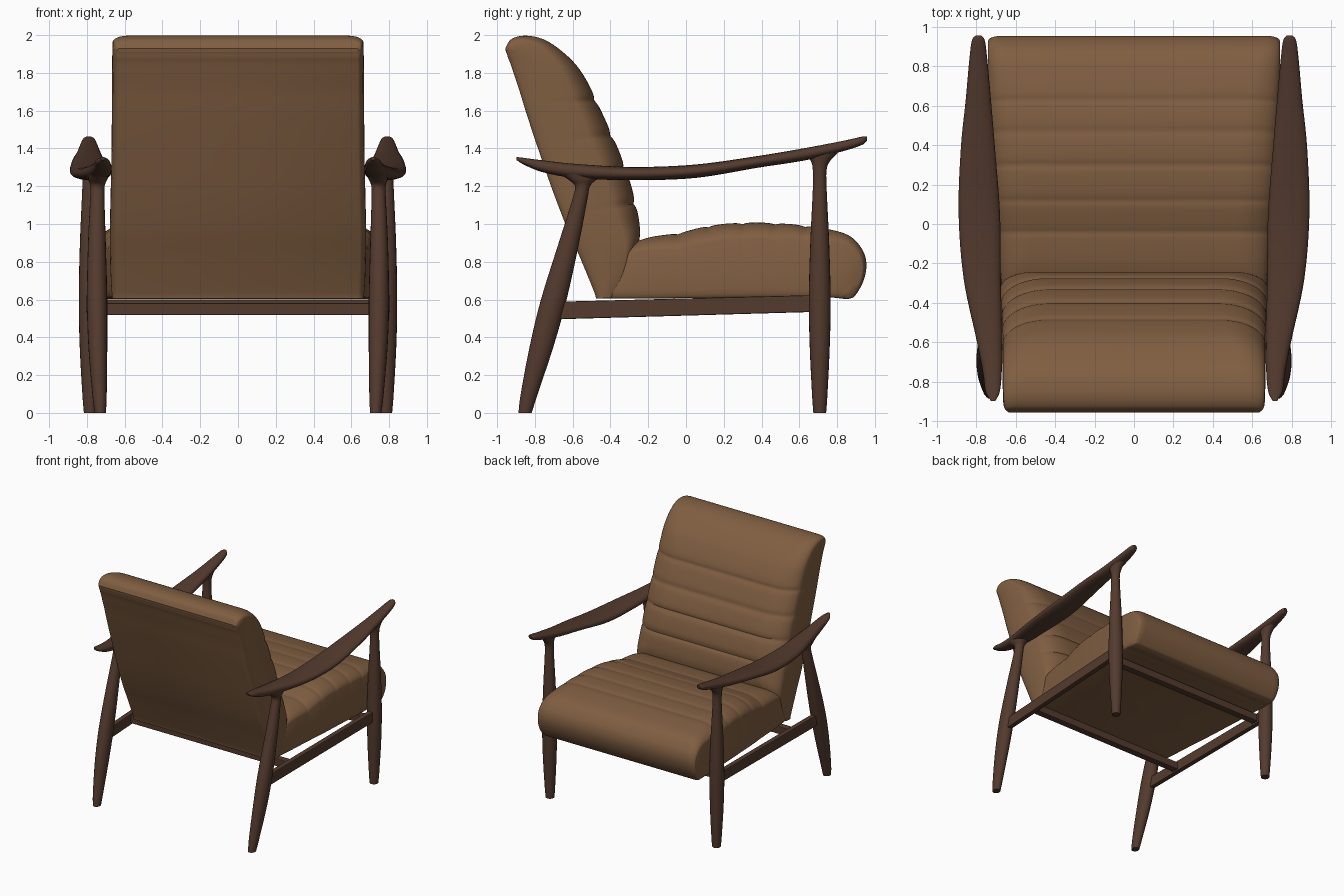
import bpy, bmesh, math
from mathutils import Vector

cube = bpy.data.objects.get("Cube")
if cube:
    bpy.data.objects.remove(cube, do_unlink=True)


def material(name, color):
    m = bpy.data.materials.new(name)
    m.use_nodes = True
    m.diffuse_color = color
    m.node_tree.nodes["Principled BSDF"].inputs["Base Color"].default_value = color
    return m


leather = material("tan leather", (0.215, 0.112, 0.053, 1))
wood = material("dark walnut", (0.088, 0.043, 0.027, 1))


def smooth_keys(keys, steps):
    """Catmull-Rom interpolation through rows of numbers."""
    rows = [Vector(k) for k in keys]
    out = []
    for i in range(len(rows) - 1):
        p1, p2 = rows[i], rows[i + 1]
        p0 = rows[i - 1] if i else p1 * 2 - p2
        p3 = rows[i + 2] if i + 2 < len(rows) else p2 * 2 - p1
        for j in range(steps):
            t = j / steps
            out.append(0.5 * (2 * p1 + (p2 - p0) * t + (2 * p0 - 5 * p1 + 4 * p2 - p3) * t * t
                              + (3 * p1 - p0 - 3 * p2 + p3) * t ** 3))
    return out + [rows[-1]]


def loft(name, rings, mat, smooth=True, bevel=0):
    """Skin closed rings into a capped solid."""
    bm = bmesh.new()
    loops = [[bm.verts.new(p) for p in ring] for ring in rings]
    n = len(loops[0])
    for a, b in zip(loops, loops[1:]):
        for i in range(n):
            j = (i + 1) % n
            bm.faces.new((a[i], a[j], b[j], b[i]))
    bm.faces.new(loops[0])
    bm.faces.new(loops[-1])
    bmesh.ops.recalc_face_normals(bm, faces=bm.faces)
    me = bpy.data.meshes.new(name)
    bm.to_mesh(me)
    bm.free()
    me.materials.append(mat)
    ob = bpy.data.objects.new(name, me)
    bpy.context.collection.objects.link(ob)
    if bevel:
        mod = ob.modifiers.new("soft edges", "BEVEL")
        mod.width, mod.segments = bevel, 2
    if smooth:
        bpy.ops.object.select_all(action="DESELECT")
        ob.select_set(True)
        bpy.context.view_layer.objects.active = ob
        bpy.ops.object.shade_smooth_by_angle(angle=math.radians(40))
    return ob


def cushion(name, keys, seams, axis, depth, edge, edge_depth):
    """Padded slab: each key is base y,z, padded face y,z, half width, crown."""
    rings = []
    for by, bz, ty, tz, w, crown in smooth_keys(keys, 14):
        base, top = Vector((0, by, bz)), Vector((0, ty, tz))
        span = top - base
        length = max(span.length, 0.001)
        d = span / length
        # stitched channels pull the padding inwards
        pull = sum(depth * math.exp(-abs(top[axis] - s) / 0.018) for s in seams)
        length = max(length - pull, 0.001)
        c, e = min(crown, length * 0.6), min(edge_depth, length * 0.35)
        half = []
        for i in range(6):
            a = i / 5 * math.pi / 2
            half.append((w - edge * (1 - math.sin(a)), e - e * math.cos(a)))
        for i in range(1, 13):
            a = i / 12 * math.pi / 2
            half.append((w - 1.8 * crown * (1 - math.cos(a)), length - c + c * math.sin(a)))
        section = half + [(-x, h) for x, h in reversed(half)]
        rings.append([base + d * h + Vector((x, 0, 0)) for x, h in section])
    return loft(name, rings, leather)


# Backrest, bottom to rounded top
cushion("backrest_cushion", [
    (-.475, .605, -.38, .61, .665, .03),
    (-.49, .65, -.31, .75, .672, .04),
    (-.56, .82, -.25, .90, .678, .08),
    (-.63, .98, -.25, 1.03, .678, .12),
    (-.70, 1.16, -.295, 1.22, .674, .135),
    (-.77, 1.36, -.36, 1.40, .670, .135),
    (-.84, 1.57, -.44, 1.58, .668, .13),
    (-.88, 1.70, -.51, 1.73, .667, .12),
    (-.91, 1.79, -.58, 1.84, .667, .10),
    (-.93, 1.85, -.67, 1.925, .666, .075),
    (-.942, 1.88, -.76, 1.98, .665, .06),
    (-.948, 1.90, -.855, 1.997, .662, .045),
    (-.952, 1.91, -.925, 1.978, .652, .03),
    (-.953, 1.91, -.957, 1.93, .638, .01),
], (1.655, 1.47, 1.295, 1.11), 2, .015, .034, .11)

# Seat, rear to rounded front nose
cushion("seat_cushion", [
    (-.45, .605, -.40, .76, .655, .03),
    (-.38, .605, -.32, .87, .668, .05),
    (-.25, .605, -.21, .925, .68, .08),
    (-.05, .607, -.03, .955, .695, .10),
    (.12, .608, .13, .992, .71, .10),
    (.30, .61, .33, 1.008, .722, .10),
    (.50, .611, .55, 1.0, .734, .095),
    (.65, .611, .73, .977, .740, .08),
    (.74, .61, .86, .94, .742, .06),
    (.78, .61, .93, .87, .742, .045),
    (.80, .608, .955, .79, .740, .04),
    (.82, .606, .94, .70, .738, .035),
    (.83, .605, .895, .62, .728, .02),
    (.83, .603, .86, .603, .715, .01),
], (.63, .47, .30, .12, -.04), 1, .009, .018, .05)


def oval(n, power=1.0):
    for i in range(n):
        a = 2 * math.pi * i / n
        c, s = math.cos(a), math.sin(a)
        yield math.copysign(abs(c) ** power, c), math.copysign(abs(s) ** power, s)


# Armrest keys: y, centre x, half width, top z, bottom z
arm_keys = [
    (-.897, .715, .012, 1.355, 1.338), (-.85, .717, .036, 1.349, 1.31),
    (-.75, .719, .048, 1.336, 1.272), (-.58, .735, .066, 1.318, 1.243),
    (-.28, .770, .094, 1.302, 1.232), (.05, .785, .105, 1.315, 1.244),
    (.38, .792, .087, 1.36, 1.298), (.63, .790, .064, 1.402, 1.337),
    (.83, .790, .046, 1.44, 1.385), (.93, .790, .033, 1.462, 1.418),
    (.957, .790, .014, 1.463, 1.44)]

# Leg keys: x, y, z, radius across, radius along the arm
front_leg_keys = [
    (.782, .708, 0, .034, .034), (.783, .708, .1, .041, .041),
    (.785, .708, .35, .053, .053), (.786, .708, .6, .057, .058),
    (.787, .708, .9, .050, .050), (.788, .708, 1.2, .036, .036),
    (.789, .708, 1.29, .035, .037), (.790, .712, 1.335, .039, .052),
    (.790, .715, 1.375, .046, .088)]
rear_leg_keys = [
    (.729, -.852, 0, .030, .035), (.733, -.83, .1, .038, .045),
    (.742, -.765, .35, .050, .063), (.746, -.70, .6, .054, .068),
    (.747, -.62, .9, .047, .054), (.745, -.562, 1.13, .038, .040),
    (.744, -.548, 1.2, .038, .040), (.742, -.548, 1.235, .050, .075),
    (.738, -.55, 1.268, .060, .125)]


def leg(name, keys, s):
    rings = [[(s * (x + rx * c), y + ry * q, z) for c, q in oval(20)]
             for x, y, z, rx, ry in smooth_keys(keys, 5)]
    loft(name, rings, wood)


def rect(x0, x1, z0, z1, y):
    return [(x0, y, z0), (x1, y, z0), (x1, y, z1), (x0, y, z1)]


for side, s in (("left", 1), ("right", -1)):
    rings = [[(s * (x + w * c), y, (t + b) / 2 + (t - b) / 2 * q) for c, q in oval(24, .85)]
             for y, x, w, t, b in smooth_keys(arm_keys, 6)]
    loft(side + "_armrest", rings, wood)
    leg(side + "_front_leg", front_leg_keys, s)
    leg(side + "_rear_leg", rear_leg_keys, s)
    # Side rail rises slightly and spreads towards the front legs
    loft(side + "_side_rail", [rect(s * .725, s * .767, .495, .588, -.70),
                               rect(s * .763, s * .807, .535, .624, .70)],
         wood, smooth=False, bevel=.006)

# Cross rails under the seat
for name, y, z in (("rear_cross_rail", -.36, .517), ("front_cross_rail", .62, .535)):
    loft(name, [rect(-.75, .75, z, z + .065, y - .03), rect(-.75, .75, z, z + .065, y + .03)],
         wood, smooth=False, bevel=.006)
